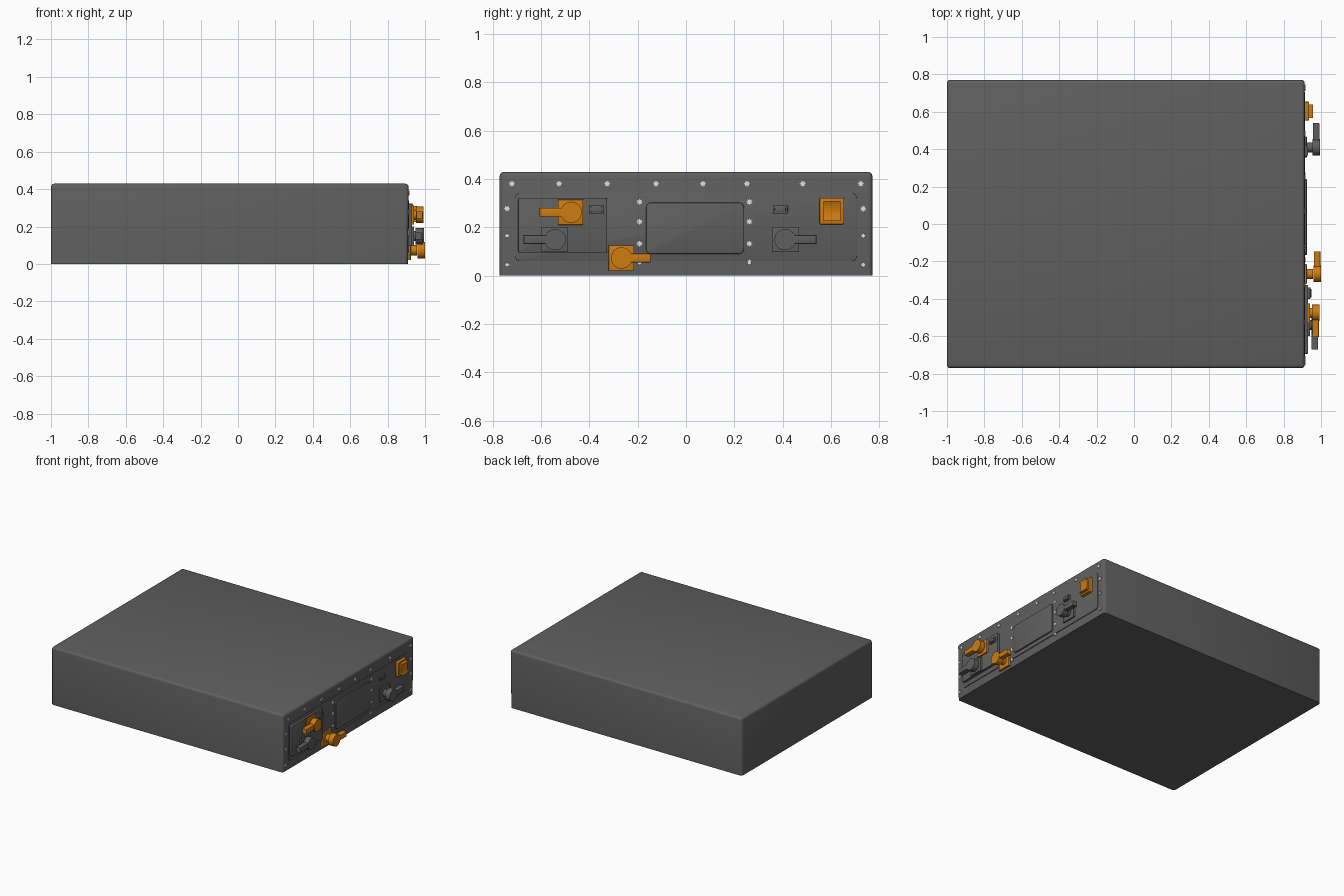
import bpy, bmesh, math
from mathutils import Matrix

if "Cube" in bpy.data.objects:
    bpy.data.objects.remove(bpy.data.objects["Cube"])

def material(name, rgb):
    m = bpy.data.materials.new(name)
    m.diffuse_color = (*rgb, 1)
    m.use_nodes = True
    m.node_tree.nodes["Principled BSDF"].inputs["Base Color"].default_value = m.diffuse_color
    return m

GREY = material("dark_grey", (0.115, 0.115, 0.115))
ORANGE = material("orange", (0.62, 0.20, 0.006))
SILVER = material("silver", (0.75, 0.75, 0.75))

def finish(bm, name, mat):
    bmesh.ops.recalc_face_normals(bm, faces=bm.faces)
    me = bpy.data.meshes.new(name)
    bm.to_mesh(me)
    bm.free()
    me.materials.append(mat)
    ob = bpy.data.objects.new(name, me)
    bpy.context.collection.objects.link(ob)
    bpy.context.view_layer.objects.active = ob
    ob.select_set(True)
    bpy.ops.object.shade_smooth_by_angle(angle=math.radians(35))
    ob.select_set(False)
    return ob

def add_box(bm, x0, x1, y0, y1, z0, z1, corner=0.0, edge=0.0):
    """Box with rounded corners seen from +x and a softened front rim."""
    b = bmesh.new()
    bmesh.ops.create_cube(b, size=1, matrix=Matrix.Translation(
        ((x0 + x1) / 2, (y0 + y1) / 2, (z0 + z1) / 2)) @ Matrix.Diagonal((x1 - x0, y1 - y0, z1 - z0, 1)))
    if corner:
        es = [e for e in b.edges if abs(e.verts[0].co.x - e.verts[1].co.x) > 1e-5]
        bmesh.ops.bevel(b, geom=es, offset=corner, segments=4, profile=0.5, affect='EDGES')
    if edge:
        es = [e for e in b.edges if all(v.co.x > x1 - 1e-5 for v in e.verts)]
        bmesh.ops.bevel(b, geom=es, offset=edge, segments=2, profile=0.5, affect='EDGES')
    tmp = bpy.data.meshes.new("tmp")
    b.to_mesh(tmp)
    b.free()
    bm.from_mesh(tmp)
    bpy.data.meshes.remove(tmp)

def plate(name, mat, *dims, **kw):
    bm = bmesh.new()
    add_box(bm, *dims, **kw)
    return finish(bm, name, mat)

def add_disc(bm, x0, x1, y, z, r, seg=24):
    bmesh.ops.create_cone(bm, cap_ends=True, segments=seg, radius1=r, radius2=r, depth=x1 - x0,
        matrix=Matrix.Translation(((x0 + x1) / 2, y, z)) @ Matrix.Rotation(math.pi / 2, 4, 'Y'))

# Main case: slight draft on the panel end, softened top and upright edges
bm = bmesh.new()
bmesh.ops.create_cube(bm, size=1, matrix=Matrix.Translation((-0.0435, 0, 0.2145))
                      @ Matrix.Diagonal((1.913, 1.542, 0.429, 1)))
for v in bm.verts:
    if v.co.x > 0 and v.co.z < 0.1:
        v.co.x -= 0.005
rim = [e for e in bm.edges if max(v.co.z for v in e.verts) > 0.1]
bmesh.ops.bevel(bm, geom=rim, offset=0.018, segments=3, profile=0.5, affect='EDGES')
finish(bm, "case_body", GREY)

# Panel plates
plate("end_panel", GREY, 0.88, 0.914, -0.707, 0.707, 0.06, 0.34, corner=0.02, edge=0.002)
plate("left_control_plate", GREY, 0.89, 0.931, -0.694, -0.326, 0.095, 0.322, corner=0.008, edge=0.003)
plate("screen", GREY, 0.89, 0.924, -0.165, 0.24, 0.09, 0.302, corner=0.02, edge=0.004)

# Small push buttons: a bezel with a raised key
for side, y, x in (("left", -0.37, 0.931), ("right", 0.39, 0.913)):
    bm = bmesh.new()
    add_box(bm, x - 0.02, x + 0.012, y - 0.031, y + 0.031, 0.256, 0.293, corner=0.008, edge=0.003)
    add_box(bm, x, x + 0.018, y - 0.023, y + 0.023, 0.263, 0.286, corner=0.006, edge=0.002)
    finish(bm, side + "_button", GREY)

# Rotary lever switches: base plate, neck, round head and lever
def lever_switch(name, mat, x, y, z, base, tip, top):
    bm = bmesh.new()
    add_box(bm, x - 0.02, x + 0.01, base[0], base[1], z - 0.052, z + 0.052, edge=0.002)
    add_disc(bm, x, 0.957, y, z, 0.027)
    add_disc(bm, top - 0.04, top, y, z, 0.044)
    a, b = sorted((y, tip))
    add_box(bm, top - 0.038, top - 0.003, a, b, z - 0.0185, z + 0.0185, edge=0.005)
    finish(bm, name, mat)

lever_switch("upper_left_lever", ORANGE, 0.931, -0.475, 0.262, (-0.529, -0.426), -0.605, 0.992)
lever_switch("lower_left_lever", GREY, 0.931, -0.541, 0.149, (-0.598, -0.490), -0.672, 0.988)
lever_switch("bottom_lever", ORANGE, 0.914, -0.267, 0.073, (-0.320, -0.215), -0.146, 1.0)
lever_switch("right_lever", GREY, 0.914, 0.410, 0.149, (0.355, 0.467), 0.540, 0.995)

# Rocker switch: frame and a rocker with a dished front
plate("rocker_frame", ORANGE, 0.89, 0.936, 0.553, 0.654, 0.212, 0.322, corner=0.006, edge=0.003)
bm = bmesh.new()
profile = [(0.92, 0.225), (0.92, 0.309)]
for i in range(9):
    t = i / 4 - 1
    profile.append((0.948 + 0.01 * t * t, 0.267 - 0.042 * t))
ends = [[bm.verts.new((x, y, z)) for x, z in profile] for y in (0.568, 0.639)]
for ring in ends:
    bm.faces.new(ring)
n = len(profile)
for i in range(n):
    j = (i + 1) % n
    bm.faces.new((ends[0][i], ends[0][j], ends[1][j], ends[1][i]))
finish(bm, "rocker_key", ORANGE)

# Star-headed screws around the panel
spots = [(y, 0.38) for y in (-0.72, -0.525, -0.326, -0.124, 0.07, 0.252, 0.483, 0.723)]
spots += [(y, z) for y in (-0.74, 0.733) for z in (0.277, 0.165, 0.045)]
spots += [(y, z) for y in (-0.192, 0.262) for z in (0.305, 0.223, 0.132, 0.054)]
bm = bmesh.new()
for y, z in spots:
    rings = []
    for x in (0.90, 0.9165):
        rings.append([bm.verts.new((x, y + r * math.cos(a), z + r * math.sin(a)))
                      for k in range(16)
                      for r, a in [((0.013, 0.008)[k % 2], k * math.pi / 8)]])
    for ring in rings:
        bm.faces.new(ring)
    for k in range(16):
        j = (k + 1) % 16
        bm.faces.new((rings[0][k], rings[0][j], rings[1][j], rings[1][k]))
finish(bm, "panel_screws", SILVER)
